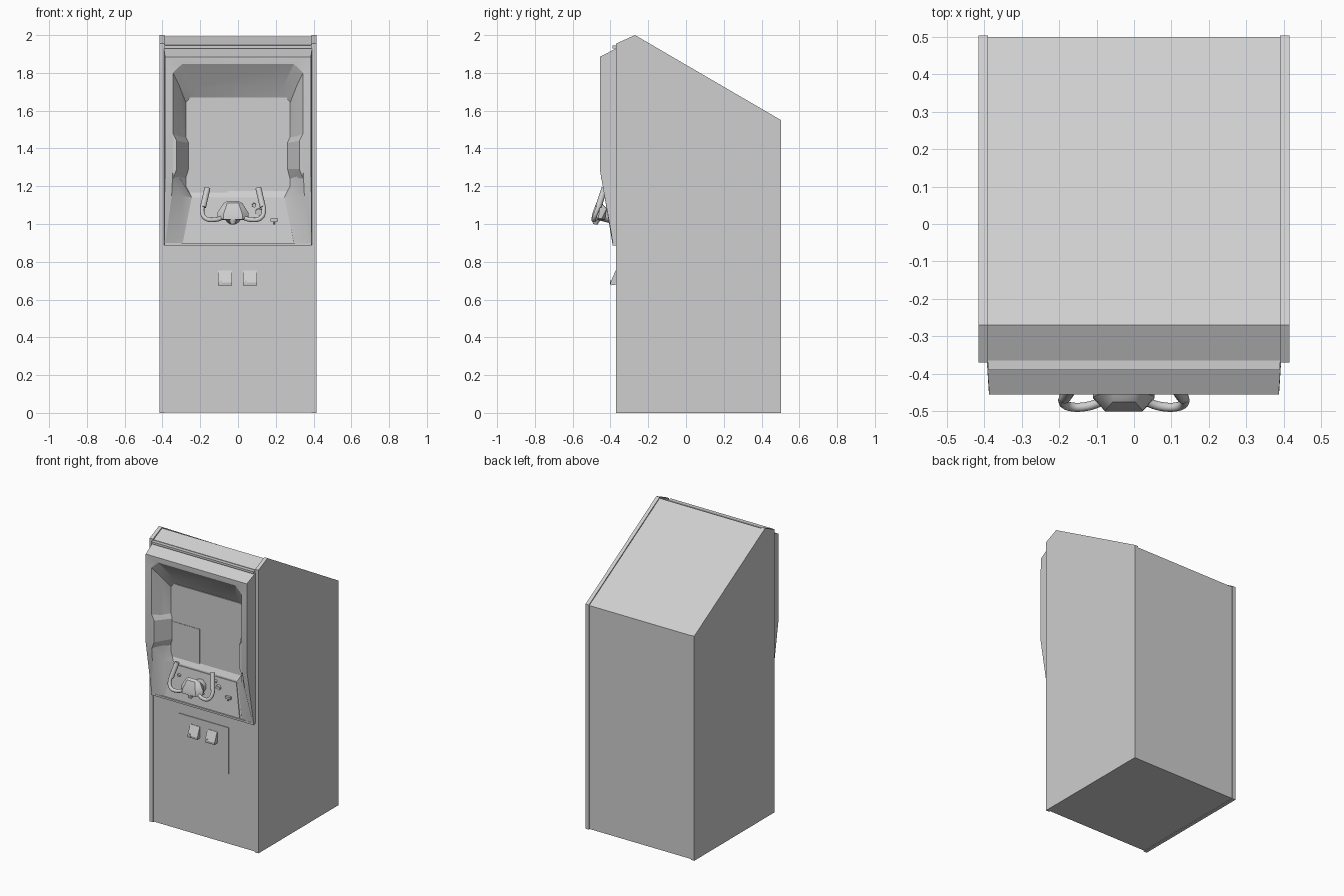
import bpy, bmesh, math
from mathutils import Vector

if "Cube" in bpy.data.objects:
    bpy.data.objects.remove(bpy.data.objects["Cube"])

grey = bpy.data.materials.new("light_grey")
grey.diffuse_color = (0.62, 0.62, 0.62, 1)
grey.use_nodes = True
grey.node_tree.nodes["Principled BSDF"].inputs["Base Color"].default_value = grey.diffuse_color


def finish(name, bm, smooth=None, front=False):
    bmesh.ops.recalc_face_normals(bm, faces=bm.faces[:])
    if front:  # open shells: make sure they face the front
        if sum(f.normal.y * f.calc_area() for f in bm.faces) > 0:
            bmesh.ops.reverse_faces(bm, faces=bm.faces[:])
    me = bpy.data.meshes.new(name)
    bm.to_mesh(me)
    bm.free()
    me.materials.append(grey)
    ob = bpy.data.objects.new(name, me)
    bpy.context.collection.objects.link(ob)
    if smooth:
        bpy.ops.object.select_all(action='DESELECT')
        bpy.context.view_layer.objects.active = ob
        ob.select_set(True)
        bpy.ops.object.shade_smooth_by_angle(angle=math.radians(smooth))
    return ob


def prism(name, profile, x0, x1):
    """Extrude a (y, z) profile along x."""
    bm = bmesh.new()
    a = [bm.verts.new((x0, y, z)) for y, z in profile]
    b = [bm.verts.new((x1, y, z)) for y, z in profile]
    bm.faces.new(a)
    bm.faces.new(b[::-1])
    n = len(a)
    for i in range(n):
        j = (i + 1) % n
        bm.faces.new((a[i], a[j], b[j], b[i]))
    return finish(name, bm)


def hull(name, pts, smooth=None):
    bm = bmesh.new()
    for p in pts:
        bm.verts.new(p)
    r = bmesh.ops.convex_hull(bm, input=bm.verts[:])
    bmesh.ops.dissolve_limit(bm, angle_limit=0.01, verts=bm.verts[:], edges=bm.edges[:])
    return finish(name, bm, smooth)


def box(name, x0, x1, y0, y1, z0, z1):
    return prism(name, [(y0, z0), (y1, z0), (y1, z1), (y0, z1)], x0, x1)


def rod(name, p, q, r1, r2, seg=16):
    p, q = Vector(p), Vector(q)
    bm = bmesh.new()
    bmesh.ops.create_cone(bm, cap_ends=True, segments=seg, radius1=r1, radius2=r2, depth=(q - p).length)
    bmesh.ops.rotate(bm, verts=bm.verts[:], matrix=(q - p).to_track_quat('Z', 'Y').to_matrix())
    bmesh.ops.translate(bm, verts=bm.verts[:], vec=(p + q) / 2)
    return finish(name, bm, 40)


def tube(name, pts, r):
    cu = bpy.data.curves.new(name, 'CURVE')
    cu.dimensions = '3D'
    cu.bevel_depth = r
    cu.bevel_resolution = 3
    cu.resolution_u = 5
    cu.use_fill_caps = True
    sp = cu.splines.new('BEZIER')
    sp.bezier_points.add(len(pts) - 1)
    for b, p in zip(sp.bezier_points, pts):
        b.co = p
        b.handle_left_type = b.handle_right_type = 'AUTO'
    cu.materials.append(grey)
    bpy.context.collection.objects.link(bpy.data.objects.new(name, cu))


# Cabinet: two side panels and the inner body with a shallow front recess
side = [(-.37, 0), (.503, 0), (.503, 1.55), (-.27, 2.0), (-.37, 1.955)]
for s, n in ((-1, "left"), (1, "right")):
    prism(n + "_side_panel", side, s * .39, s * .415)
prism("cabinet_body", [(-.364, .003), (.498, .003), (.498, 1.545), (-.27, 1.992), (-.364, 1.948),
                       (-.364, 1.925), (-.33, 1.90), (-.33, .93), (-.364, .885)], -.392, .392)

# Screen shroud: one frame section lofted up one side, over the top, down the other
rows = [
    [(.393, -.36, .89), (.39, -.385, .89), (.385, -.39, .90), (.33, -.388, .90), (.29, -.38, .90)],
    [(.393, -.36, 1.14), (.388, -.43, 1.14), (.352, -.43, 1.14), (.30, -.39, 1.15), (.245, -.355, 1.14)],
    [(.393, -.36, 1.28), (.387, -.455, 1.28), (.345, -.452, 1.28), (.31, -.40, 1.25), (.275, -.335, 1.2)],
    [(.393, -.36, 1.80), (.387, -.455, 1.80), (.345, -.452, 1.80), (.31, -.40, 1.73), (.275, -.335, 1.64)],
    [(.393, -.36, 1.935), (.386, -.455, 1.885), (.295, -.45, 1.848), (.237, -.36, 1.72), (.245, -.332, 1.67)],
]
rings = rows + [[(-x, y, z) for x, y, z in r] for r in reversed(rows)]
bm = bmesh.new()
vs = [[bm.verts.new(p) for p in r] for r in rings]
for a, b in zip(vs, vs[1:]):
    for i in range(4):
        bm.faces.new((a[i], b[i], b[i + 1], a[i + 1]))
finish("screen_shroud", bm, 25, True)
box("shroud_top_lip", -.39, .39, -.39, -.36, 1.93, 1.945)
box("shroud_bottom_lip", -.39, .39, -.39, -.36, .887, .90)

# Raised pads on the inner shroud walls
for s, n in ((-1, "left"), (1, "right")):
    hull(n + "_shroud_pad", [(s * x, y, z) for x, y, z in (
        (.345, -.45, 1.48), (.275, -.335, 1.46), (.345, -.45, 1.24), (.275, -.335, 1.24),
        (.325, -.452, 1.44), (.262, -.345, 1.43), (.325, -.452, 1.29), (.262, -.345, 1.29))])

# Screen with its small corner pane
box("screen", -.274, .274, -.338, -.328, 1.16, 1.67)
box("screen_corner_pane", -.274, -.055, -.341, -.336, 1.16, 1.41)

# Control panel
hull("control_panel", [(s * x, y, z) for s in (-1, 1) for x, y, z in (
    (.295, -.382, .895), (.25, -.355, 1.14), (.275, -.335, 1.18), (.295, -.33, .895), (.275, -.33, 1.18))])
hull("control_plate", [(s * x, y, z) for s in (-1, 1) for x, y, z in (
    (.282, -.386, .905), (.24, -.361, 1.13), (.282, -.378, .905), (.24, -.352, 1.13))])
for x, z, r, n in ((.11, 1.065, .02, "right_button"), (-.19, 1.07, .012, "left_button"),
                   (.085, 1.10, .012, "upper_button")):
    rod(n, (x, -.355, z), (x, -.378, z - .002), r, r * .85)
box("panel_latch", .172, .212, -.39, -.36, 1.012, 1.028)
rod("latch_pin", (.19, -.38, .998), (.19, -.38, 1.015), .006, .006, 8)

# Steering yoke: column, domed hub and two curved grips
cx = -.027
rod("yoke_column", (cx, -.36, 1.04), (cx, -.46, 1.055), .045, .035)
hull("yoke_hub", [(cx + s * x, y, z) for s in (-1, 1) for x, y, z in (
    (.082, -.445, 1.03), (.082, -.465, 1.03), (.05, -.50, 1.025), (.05, -.498, 1.05), (.082, -.46, 1.06),
    (.05, -.45, 1.11), (.028, -.455, 1.122), (.03, -.475, 1.112), (.055, -.42, 1.08), (.055, -.43, 1.02))], 35)
rod("hub_bolt", (cx, -.48, .998), (cx, -.475, 1.03), .012, .025, 10)
for s, n in ((-1, "left"), (1, "right")):
    tube(n + "_yoke_arm", [(cx + s * x, y, z) for x, y, z in (
        (.05, -.47, 1.035), (.10, -.487, 1.022), (.145, -.487, 1.03), (.163, -.474, 1.065),
        (.152, -.452, 1.12), (.136, -.432, 1.185))], .012)
    rod(n + "_yoke_grip", (cx + s * .158, -.464, 1.09), (cx + s * .135, -.431, 1.19), .016, .016, 12)

# Coin door with two sloping coin slots
box("coin_door", -.192, .187, -.369, -.36, .485, .805)
for x0, n in ((-.105, "left"), (.027, "right")):
    prism(n + "_coin_slot", [(-.365, .68), (-.398, .675), (-.40, .69), (-.372, .755), (-.365, .755)], x0, x0 + .074)
    box(n + "_coin_return", x0 + .01, x0 + .02, -.402, -.38, .682, .70)
